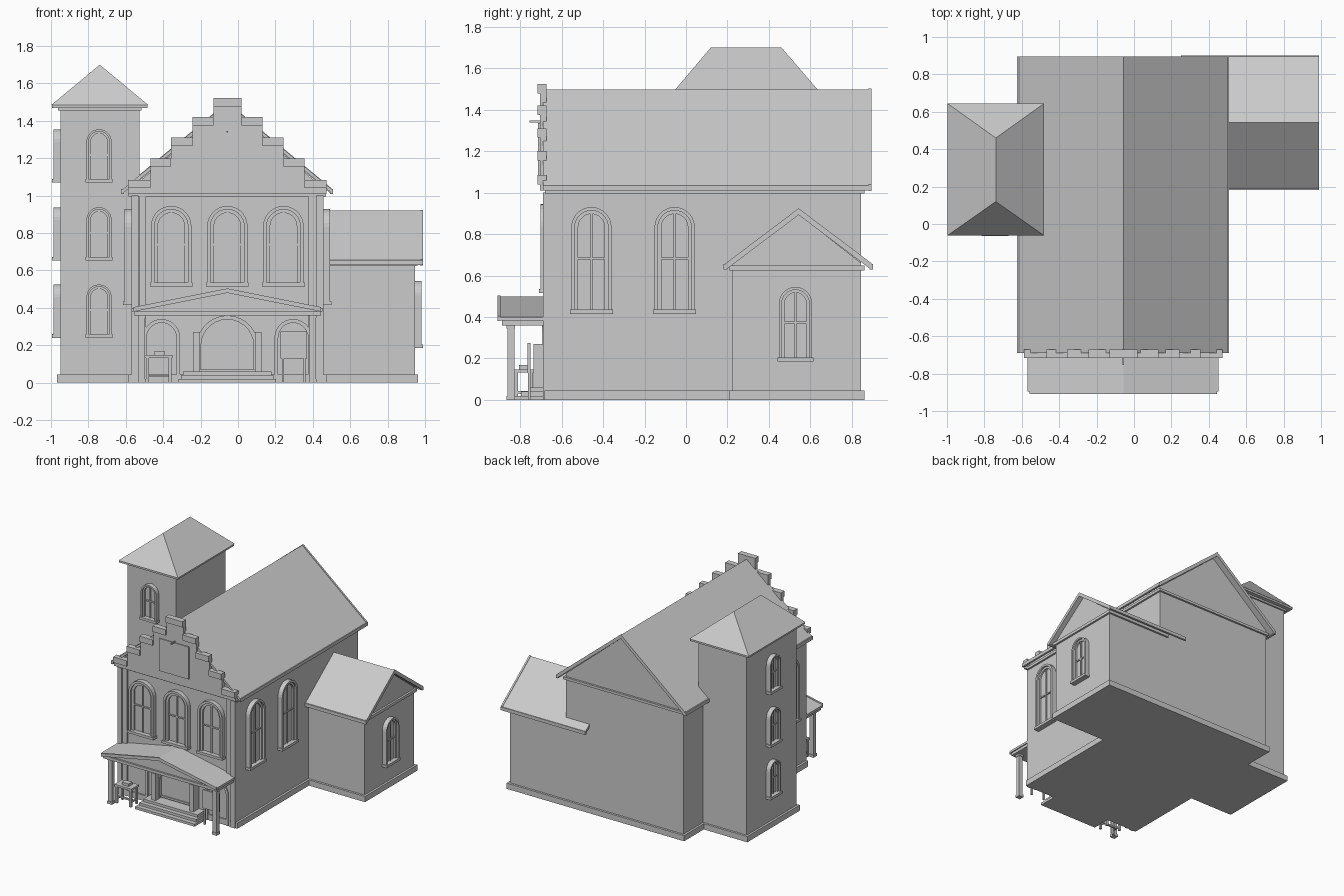
import bpy, bmesh, math
from mathutils import Matrix, Vector

cube = bpy.data.objects.get("Cube")
if cube:
    bpy.data.objects.remove(cube, do_unlink=True)

# single plain colour
GREY = (0.6, 0.6, 0.6, 1)
stone = bpy.data.materials.new("stone grey")
stone.use_nodes = True
stone.diffuse_color = GREY
for node in stone.node_tree.nodes:
    if node.type == "BSDF_PRINCIPLED":
        node.inputs["Base Color"].default_value = GREY

CX = -0.057            # centre line of the hall
WALL = -0.665          # front wall of the hall
HERE = Matrix.Identity(4)


def finish(name, bm, at=HERE):
    bmesh.ops.recalc_face_normals(bm, faces=bm.faces)
    bm.transform(at)
    mesh = bpy.data.meshes.new(name)
    bm.to_mesh(mesh)
    bm.free()
    mesh.materials.append(stone)
    obj = bpy.data.objects.new(name, mesh)
    bpy.context.collection.objects.link(obj)
    return obj


def prism(name, outline, a, b, axis="y", at=HERE):
    """Extrude an outline (u, z) between a and b along x or y."""
    bm = bmesh.new()
    place = (lambda u, t, z: (u, t, z)) if axis == "y" else (lambda u, t, z: (t, u, z))
    near = [bm.verts.new(place(u, a, z)) for u, z in outline]
    far = [bm.verts.new(place(u, b, z)) for u, z in outline]
    bm.faces.new(near)
    bm.faces.new(far[::-1])
    n = len(outline)
    for i in range(n):
        j = (i + 1) % n
        bm.faces.new((near[i], far[i], far[j], near[j]))
    return finish(name, bm, at)


def box(name, x0, x1, y0, y1, z0, z1, at=HERE):
    return prism(name, [(x0, z0), (x1, z0), (x1, z1), (x0, z1)], y0, y1, at=at)


def gable(name, mid, half, eave, ridge, a, b, axis, thick=0.022):
    """Two sloping roof slabs with a thin verge and eave gutters."""
    def shell(lift, t):
        return [(mid - half, eave + lift), (mid, ridge + lift), (mid + half, eave + lift),
                (mid + half, eave - t), (mid, ridge - t), (mid - half, eave - t)]
    prism(name + "_roof", shell(0, thick), a, b, axis)
    prism(name + "_verge", shell(0.004, thick + 0.006), b - 0.014, b, axis)
    for s in (-1, 1):
        e = mid + s * half
        prism(name + "_gutter", [(e - 0.01, eave - thick - 0.004), (e + 0.006, eave - thick - 0.004),
                                 (e + 0.006, eave), (e - 0.01, eave)], a, b, axis)


def arch(half, z0, z1, steps=14):
    """Outline of a round-topped opening."""
    spring = z1 - half
    top = [(half * math.cos(math.pi * i / steps), spring + half * math.sin(math.pi * i / steps))
           for i in range(steps + 1)]
    return [(half, z0)] + top + [(-half, z0)]


def arch_frame(name, half, z0, z1, width, depth, at):
    outer = arch(half, z0, z1)
    inner = arch(half - width, z0, z1 - width)
    prism(name, outer + inner[::-1], -depth, 0.01, at=at)


def window(name, x, y, turn, half, z0, z1):
    at = Matrix.Translation((x, y, 0)) @ Matrix.Rotation(math.radians(turn), 4, "Z")
    w = half * 0.17
    inside = half - 2 * w
    arch_frame(name + "_hood", half, z0 + 0.02, z1, w, 0.036, at)
    arch_frame(name + "_frame", half - w, z0 + 0.02, z1 - w, w, 0.022, at)
    prism(name + "_pane", arch(inside, z0 + 0.02, z1 - 2 * w), -0.008, 0.01, at=at)
    mid = z0 + (z1 - z0) * 0.52
    box(name + "_mullion", -0.005, 0.005, -0.016, 0, z0 + 0.02, z1 - 2 * w, at)
    box(name + "_crossbar", -inside, inside, -0.016, 0, mid - 0.005, mid + 0.005, at)
    box(name + "_sill", -half - 0.006, half + 0.006, -0.044, 0, z0, z0 + 0.02, at)


def band(name, walls, out, z0, z1):
    x0, x1, y0, y1 = walls
    box(name, x0 - out, x1 + out, y0 - out, y1 + out, z0, z1)


# walls with plinths and cornices
HALL = (CX - 0.513, CX + 0.513, WALL, 0.845)
TOWER = (-0.95, -0.527, -0.02, 0.6)
ANNEX = (0.4, 0.945, 0.225, 0.845)
for name, walls, top in (("hall", HALL, 1.0), ("tower", TOWER, 1.47), ("annex", ANNEX, 0.635)):
    box(name + "_walls", *walls, 0, top)
    band(name + "_plinth", walls, 0.017, 0, 0.045)
band("hall_cornice", HALL, 0.015, 0.995, 1.015)
band("annex_cornice", ANNEX, 0.015, 0.625, 0.648)
band("tower_cornice", TOWER, 0.012, 1.455, 1.475)

# hall and annex roofs with their gable walls
gable("hall", CX, 0.558, 1.035, 1.497, -0.69, 0.895, "y")
prism("hall_gable", [(CX - 0.513, 1.0), (CX + 0.513, 1.0), (CX + 0.513, 1.04),
                     (CX, 1.47), (CX - 0.513, 1.04)], WALL, 0.845)
gable("annex", 0.543, 0.352, 0.655, 0.92, 0.25, 0.988, "x")
prism("annex_gable", [(0.225, 0.63), (0.845, 0.63), (0.845, 0.66),
                      (0.543, 0.895), (0.225, 0.66)], 0.35, 0.945, "x")

# hipped tower roof
box("tower_eaves", -0.995, -0.483, -0.06, 0.643, 1.47, 1.487)
bm = bmesh.new()
corners = [bm.verts.new(p + (1.485,)) for p in
           ((-0.998, -0.062), (-0.48, -0.062), (-0.48, 0.645), (-0.998, 0.645))]
r0, r1 = bm.verts.new((-0.739, 0.12, 1.7)), bm.verts.new((-0.739, 0.46, 1.7))
a, b, c, d = corners
for face in ((a, b, r0), (b, c, r1, r0), (c, d, r1), (d, a, r0, r1), (d, c, b, a)):
    bm.faces.new(face)
finish("tower_roof", bm)

# stepped front parapet with small coping stones
STEPS = [(0.53, 1.01, 1.085), (0.412, 1.085, 1.2), (0.3, 1.2, 1.31),
         (0.187, 1.31, 1.42), (0.075, 1.42, 1.523)]
right = []
for half, z0, z1 in STEPS:
    right += [(half, z0), (half, z1)]
outline = [(CX + u, z) for u, z in right] + [(CX - u, z) for u, z in right[::-1]]
prism("stepped_parapet", outline, -0.705, -0.672)
for i, (half, z0, z1) in enumerate(STEPS):
    inner = STEPS[i + 1][0] if i < 4 else 0
    for s in (-1, 1):
        u = sorted((CX + s * inner, CX + s * half))
        box("parapet_coping", u[0], u[1], -0.717, -0.68, z1 - 0.045, z1)
box("gable_panel", -0.19, 0.069, -0.713, -0.7, 1.08, 1.335)
box("hoist_hook", CX - 0.004, CX + 0.004, -0.755, -0.7, 1.337, 1.347)

# corner pilasters
for s in (-1, 1):
    for name, off, depth in (("outer_pilaster", 0.494, 0.025), ("inner_pilaster", 0.454, 0.015)):
        x = CX + s * off
        box(name, x - 0.019, x + 0.019, WALL - depth, WALL + 0.01, 0, 1.0)

# windows
for x in (-0.3, 0, 0.3):
    window("front_window", CX + x, WALL, 0, 0.108, 0.515, 0.945)
for y in (-0.456, -0.055):
    window("right_window", HALL[1], y, 90, 0.097, 0.415, 0.93)
window("left_window", HALL[0], -0.456, -90, 0.097, 0.415, 0.93)
window("annex_window", ANNEX[1], 0.528, 90, 0.08, 0.185, 0.545)
for z in (0.24, 0.653, 1.07):
    window("tower_front_window", -0.743, TOWER[2], 0, 0.067, z, z + 0.285)
    window("tower_side_window", TOWER[0], 0.29, -90, 0.067, z, z + 0.285)

# porch roof, beams and columns
gable("porch", CX, 0.502, 0.4, 0.5, -0.66, -0.895, "y", 0.014)
prism("porch_pediment", [(CX - 0.48, 0.375), (CX + 0.48, 0.375), (CX + 0.48, 0.392),
                         (CX, 0.488), (CX - 0.48, 0.392)], -0.875, -0.66)
box("porch_beam", CX - 0.5, CX + 0.5, -0.888, -0.66, 0.36, 0.382)
for s in (-1, 1):
    x = CX + s * 0.457
    box("porch_column", x - 0.017, x + 0.017, -0.862, -0.828, 0, 0.365)
    box("column_base", x - 0.021, x + 0.021, -0.866, -0.824, 0, 0.02)
    box("column_cap", x - 0.021, x + 0.021, -0.866, -0.824, 0.345, 0.365)

# arched doorway, side arches and steps
door = Matrix.Translation((CX, WALL, 0))
arch_frame("door_arch", 0.163, 0.07, 0.36, 0.022, 0.03, door)
prism("door_leaf", arch(0.143, 0.07, 0.338), -0.008, 0.01, at=door)
box("door_meeting_rail", CX - 0.14, CX + 0.14, WALL - 0.016, WALL, 0.07, 0.085)
for s in (-1, 1):
    x = CX + s * 0.165
    box("door_post", x - 0.018, x + 0.018, -0.735, WALL, 0.05, 0.27)
    side = Matrix.Translation((CX + s * 0.352, WALL, 0))
    arch_frame("side_arch", 0.1, 0, 0.34, 0.02, 0.022, side)
    prism("side_recess", arch(0.082, 0, 0.322), -0.006, 0.01, at=side)
for i in range(3):
    half = 0.26 - i * 0.012
    box("door_step", CX - half, CX + half, -0.83 + i * 0.035, WALL, i * 0.02, i * 0.02 + 0.02)

# notice board on its stand
box("notice_board", 0.228, 0.368, -0.765, -0.75, 0.13, 0.275)
for x in (0.24, 0.356):
    box("notice_board_leg", x - 0.006, x + 0.006, -0.763, -0.751, 0, 0.14)

# small table
box("table_top", -0.498, -0.35, -0.83, -0.735, 0.132, 0.148)
for x in (-0.485, -0.363):
    for y in (-0.818, -0.747):
        box("table_leg", x - 0.008, x + 0.008, y - 0.008, y + 0.008, 0, 0.135)
    box("table_stretcher", x - 0.005, x + 0.005, -0.818, -0.747, 0.03, 0.042)
box("table_shelf", -0.485, -0.363, -0.79, -0.775, 0.03, 0.042)
box("table_dish", -0.45, -0.39, -0.805, -0.76, 0.148, 0.168)
